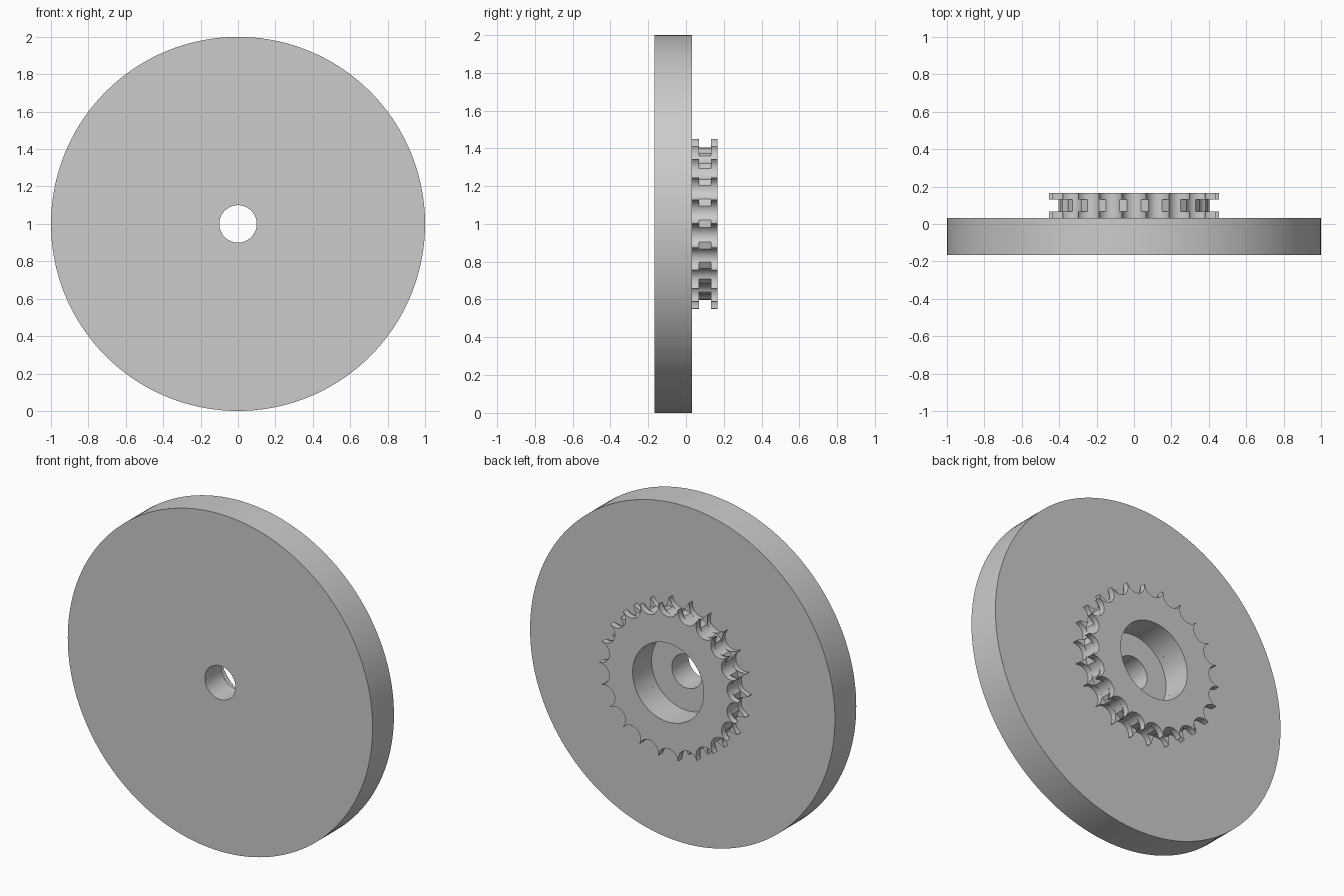
import bpy, bmesh, math
from math import cos, sin, pi

cube = bpy.data.objects.get("Cube")
if cube:
    bpy.data.objects.remove(cube, do_unlink=True)

steel = bpy.data.materials.new("grey metal")
steel.use_nodes = True
COLOUR = (0.6, 0.6, 0.6, 1)
steel.diffuse_color = COLOUR
steel.node_tree.nodes["Principled BSDF"].inputs["Base Color"].default_value = COLOUR

FRONT, FACE, BACK = -0.167, 0.033, 0.167   # disc front, disc back, sprocket back
FLOOR = -0.01                              # bottom of the counterbore
BORE, COUNTERBORE = 0.1, 0.233
TEETH, TIP, STUMP, ROLLER = 22, 0.4535, 0.405, 0.063
PLATE = 0.035                              # thickness of each tooth row


def finish(bm, name):
    bmesh.ops.remove_doubles(bm, verts=bm.verts, dist=1e-5)
    bmesh.ops.recalc_face_normals(bm, faces=bm.faces)
    mesh = bpy.data.meshes.new(name)
    bm.to_mesh(mesh)
    bm.free()
    mesh.materials.append(steel)
    obj = bpy.data.objects.new(name, mesh)
    bpy.context.collection.objects.link(obj)
    bpy.ops.object.select_all(action="DESELECT")
    obj.select_set(True)
    bpy.context.view_layer.objects.active = obj
    bpy.ops.object.shade_smooth_by_angle(angle=math.radians(30))
    return obj


def loop(bm, polar, y):
    return [bm.verts.new((r * cos(a), y, 1 + r * sin(a))) for r, a in polar]


def bridge(bm, one, two):
    for i in range(len(one)):
        j = (i + 1) % len(one)
        bm.faces.new((one[i], one[j], two[j], two[i]))


def circle(radius, n=144):
    return [(radius, 2 * pi * i / n) for i in range(n)]


def toothed(limit, steps=14):
    """Polar outline of roller seats, cut off at the radius limit."""
    sweep = math.acos((TIP**2 + ROLLER**2 - limit**2) / (2 * TIP * ROLLER))
    points = []
    for k in range(TEETH):
        mid = 2 * pi * (k + 0.5) / TEETH
        for s in range(steps + 1):
            p = sweep * (2 * s / steps - 1)
            u, v = TIP - ROLLER * cos(p), ROLLER * sin(p)
            points.append((math.hypot(u, v), mid + math.atan2(v, u)))
    return points


# Disc with stepped bore
bm = bmesh.new()
profile = [(1, FRONT), (1, FACE), (COUNTERBORE, FACE), (COUNTERBORE, FLOOR),
           (BORE, FLOOR), (BORE, FRONT)]
rings = [loop(bm, circle(r), y) for r, y in profile]
for i, ring in enumerate(rings):
    bridge(bm, ring, rings[(i + 1) % len(rings)])
finish(bm, "disc")

# Double row sprocket: two toothed plates around a hub with shortened teeth
bm = bmesh.new()
tall, short = toothed(TIP), toothed(STUMP)
inner = [(COUNTERBORE, a) for r, a in tall]
low, high = FACE + PLATE, BACK - PLATE
outer = [loop(bm, outline, y) for outline, y in (
    (tall, FACE), (tall, low), (short, low), (short, high), (tall, high), (tall, BACK))]
bore = [loop(bm, inner, y) for y in (FACE, BACK)]
chain = [bore[0]] + outer + [bore[1]]
for one, two in zip(chain, chain[1:] + chain[:1]):
    bridge(bm, one, two)
finish(bm, "sprocket")
